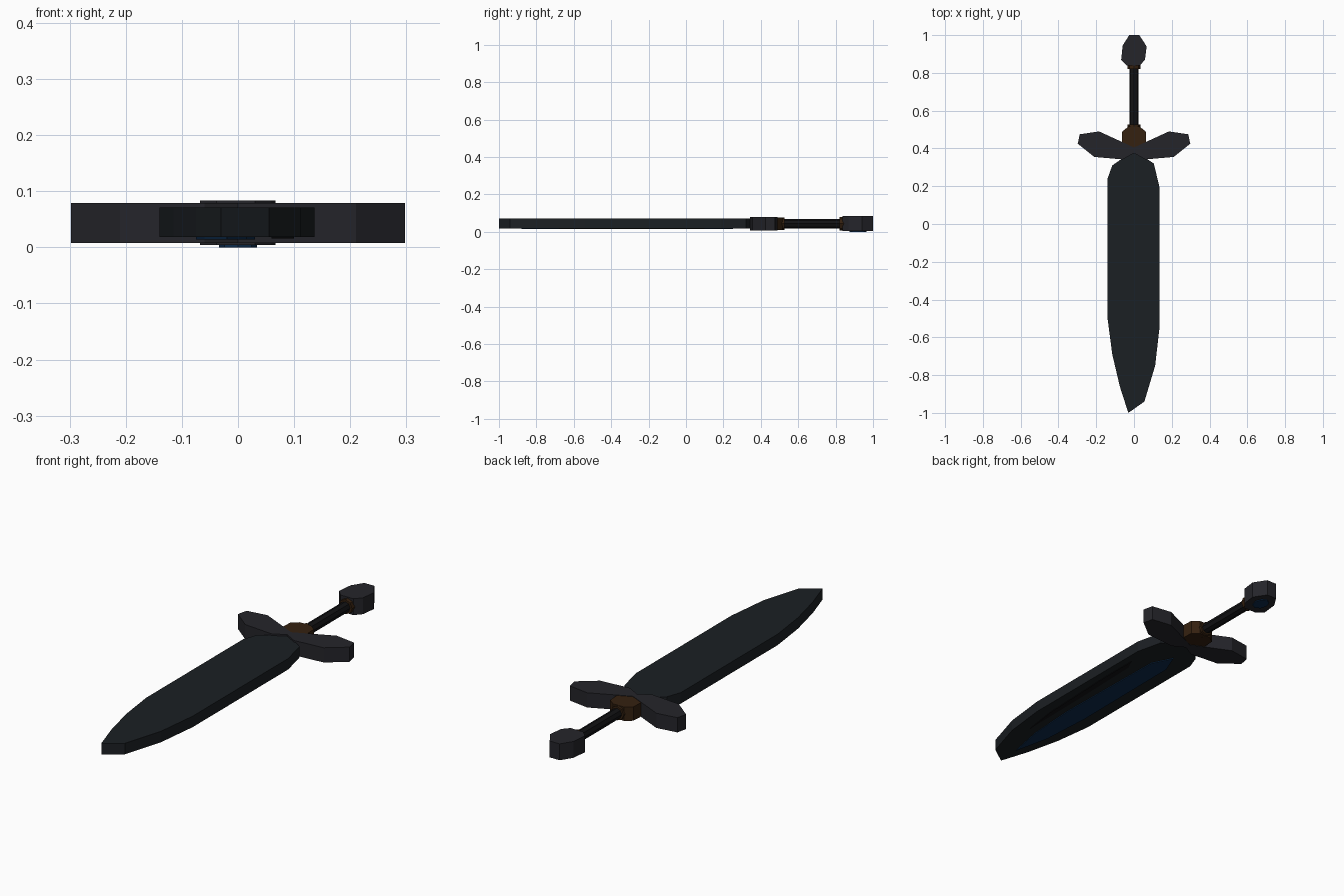
import bpy, bmesh, math

if "Cube" in bpy.data.objects:
    bpy.data.objects.remove(bpy.data.objects["Cube"])

ZC = 0.043  # mid-thickness of the sword


def material(name, r, g, b):
    m = bpy.data.materials.new(name)
    m.diffuse_color = (r, g, b, 1)
    m.use_nodes = True
    m.node_tree.nodes["Principled BSDF"].inputs["Base Color"].default_value = m.diffuse_color
    return m


STEEL = material("dark_steel", 0.011, 0.014, 0.017)
IRON = material("iron", 0.018, 0.018, 0.023)
BLACK = material("black", 0.006, 0.006, 0.007)
BROWN = material("bronze", 0.035, 0.015, 0.005)
BLUE = material("blue", 0.004, 0.025, 0.075)


def finish(name, bm, mat):
    bmesh.ops.recalc_face_normals(bm, faces=bm.faces)
    me = bpy.data.meshes.new(name)
    bm.to_mesh(me)
    bm.free()
    me.materials.append(mat)
    ob = bpy.data.objects.new(name, me)
    bpy.context.collection.objects.link(ob)
    return ob


def slab(name, outline, z0, z1, mat):
    """Extrude a flat outline from z0 up to z1."""
    bm = bmesh.new()
    face = bm.faces.new([bm.verts.new((x, y, z0)) for x, y in outline])
    ext = bmesh.ops.extrude_face_region(bm, geom=[face])
    verts = [v for v in ext["geom"] if isinstance(v, bmesh.types.BMVert)]
    bmesh.ops.translate(bm, verts=verts, vec=(0, 0, z1 - z0))
    return finish(name, bm, mat)


def rod(name, y0, y1, radius, mat, sides=8):
    """Low-poly cylinder lying along y."""
    bm = bmesh.new()
    bmesh.ops.create_cone(bm, cap_ends=True, segments=sides,
                          radius1=radius, radius2=radius, depth=y1 - y0)
    for v in bm.verts:
        x, y, z = v.co
        v.co = (x, z + (y0 + y1) / 2, y + ZC)
    return finish(name, bm, mat)


def mirrored(half):
    """Close a right-hand outline with its mirror image."""
    return half + [(-x, y) for x, y in reversed(half) if abs(x) > 1e-6]


# Blade with its slightly crooked tip
blade = [(-0.03, -1.0), (0.055, -0.94), (0.112, -0.75), (0.136, -0.54),
         (0.136, 0.19), (0.105, 0.32), (0.0, 0.39), (-0.115, 0.31),
         (-0.14, 0.24), (-0.14, -0.5), (-0.115, -0.69), (-0.075, -0.86)]
slab("blade", blade, 0.018, 0.071, STEEL)

# Thin inlays on the underside of the blade
slab("blade_inlay", [(-0.02, -0.88), (0.015, -0.7), (0.03, -0.45), (0.02, 0.15),
                     (-0.03, 0.25), (-0.07, 0.15), (-0.075, -0.45), (-0.06, -0.7)],
     0.014, 0.02, BLUE)
slab("blade_groove", [(0.06, -0.68), (0.085, -0.5), (0.1, -0.1), (0.1, 0.1),
                      (0.075, 0.05), (0.065, -0.3)], 0.0155, 0.02, BLACK)

# Winged cross guard
guard = mirrored([(0.0, 0.375), (0.06, 0.342), (0.21, 0.355), (0.298, 0.425),
                  (0.287, 0.475), (0.185, 0.49), (0.065, 0.435), (0.0, 0.405)])
slab("guard", guard, 0.008, 0.079, IRON)

# Bronze collar between guard and grip
collar = mirrored([(0.0, 0.395), (0.035, 0.4), (0.065, 0.43), (0.062, 0.49),
                   (0.03, 0.515), (0.0, 0.515)])
slab("collar", collar, 0.01, 0.077, BROWN)
rod("collar_ring", 0.49, 0.526, 0.034, BROWN)

# Grip and the ring below the pommel
rod("grip", 0.5, 0.86, 0.025, BLACK)
rod("pommel_ring", 0.82, 0.85, 0.035, BROWN)

# Faceted pommel with a stone on the underside
pommel = [(-0.025, 1.0), (0.028, 1.0), (0.067, 0.94), (0.058, 0.87),
          (0.03, 0.838), (-0.038, 0.838), (-0.068, 0.868), (-0.06, 0.945)]
slab("pommel", pommel, 0.004, 0.083, IRON)
stone = [(0.034 * math.cos(i * math.pi / 4), 0.92 + 0.045 * math.sin(i * math.pi / 4))
         for i in range(8)]
slab("pommel_stone", stone, 0.0, 0.01, BLUE)
